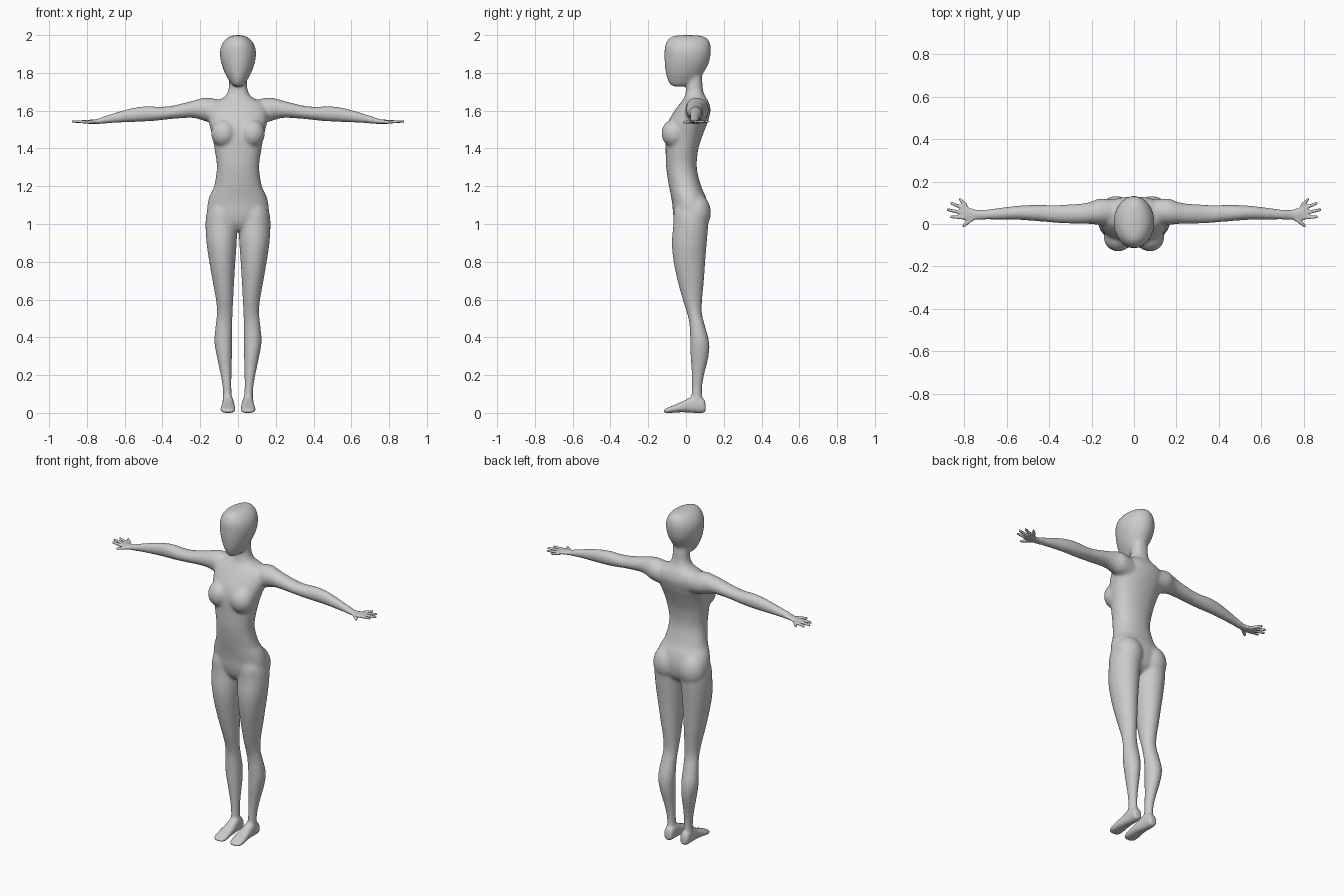
import bpy, bmesh, math
from mathutils import Vector

bm = bmesh.new()


def spline(rows, steps=4):
    """Catmull-Rom resampling of the section rows."""
    out = []
    for i in range(len(rows) - 1):
        p0, p1 = rows[max(i - 1, 0)], rows[i]
        p2, p3 = rows[i + 1], rows[min(i + 2, len(rows) - 1)]
        for k in range(steps):
            t = k / steps
            out.append([0.5 * (2 * b + (c - a) * t + (2 * a - 5 * b + 4 * c - d) * t * t
                               + (3 * b - a - 3 * c + d) * t ** 3)
                        for a, b, c, d in zip(p0, p1, p2, p3)])
    return out + [list(rows[-1])]


def loft(rows, axis, side=1, power=2.0, n=32):
    """Rows are (position on axis, lo, hi, lo, hi) for the two other axes."""
    rings = []
    u, v = [a for a in range(3) if a != axis]
    for t, a0, a1, b0, b1 in spline(rows):
        ring = []
        for k in range(n):
            ang = 2 * math.pi * k / n
            c, s = math.cos(ang), math.sin(ang)
            p = [0, 0, 0]
            p[axis] = t
            p[u] = (a0 + a1) / 2 + (a1 - a0) / 2 * math.copysign(abs(c) ** (2 / power), c)
            p[v] = (b0 + b1) / 2 + (b1 - b0) / 2 * math.copysign(abs(s) ** (2 / power), s)
            p[0] *= side
            ring.append(bm.verts.new(p))
        rings.append(ring)
    for r, q in zip(rings, rings[1:]):
        for k in range(n):
            bm.faces.new((r[k], r[(k + 1) % n], q[(k + 1) % n], q[k]))
    bm.faces.new(rings[0])
    bm.faces.new(rings[-1])


def ellipsoid(centre, radii):
    vs = bmesh.ops.create_uvsphere(bm, u_segments=24, v_segments=16, radius=1)["verts"]
    for v in vs:
        v.co = Vector(centre) + Vector([a * r for a, r in zip(v.co, radii)])


def finger(p, q, r0, r1, side):
    """Tapered digit running along x, widened to allow for its slant."""
    p, q = Vector(p), Vector(q)
    slant = (q - p).length / (q.x - p.x)
    rows = []
    for t, k in ((0, 1), (.45, 1), (.88, 1), (1, .6)):
        c, r = p.lerp(q, t), (r0 + (r1 - r0) * t) * k
        rows.append((c.x, c.y - r * slant, c.y + r * slant, c.z - r, c.z + r))
    loft(rows, 0, side, n=12)


# Torso and neck: z, half width, front, back
torso = [(.965, .04, -.03, .06), (1.0, .12, -.055, .10), (1.05, .16, -.068, .115),
         (1.1, .162, -.072, .116), (1.15, .15, -.08, .103), (1.2, .127, -.09, .08),
         (1.3, .112, -.105, .057), (1.4, .125, -.108, .066), (1.48, .14, -.108, .092),
         (1.54, .155, -.095, .115), (1.6, .16, -.06, .13), (1.64, .14, -.03, .122),
         (1.66, .095, -.015, .112), (1.68, .066, -.006, .10), (1.71, .051, 0, .09),
         (1.76, .047, .005, .086), (1.82, .045, .01, .08)]
loft([(z, -w, w, f, b) for z, w, f, b in torso], 2, power=2.2)

# Head
head = [(1.728, .018, -.065, -.01), (1.737, .032, -.082, .03), (1.76, .048, -.096, .07),
        (1.8, .07, -.107, .093), (1.85, .088, -.113, .12), (1.9, .096, -.114, .131),
        (1.94, .09, -.112, .131), (1.97, .073, -.1, .122), (1.988, .052, -.082, .103),
        (1.997, .03, -.055, .075), (2.0, .008, -.01, .03)]
loft([(z, -w, w, f, b) for z, w, f, b in head], 2)

leg = [(1.12, .02, .145, -.05, .09), (1.06, .008, .166, -.065, .115), (1.0, .004, .172, -.067, .118),
       (.9, .007, .167, -.075, .11), (.8, .014, .152, -.066, .102), (.7, .02, .135, -.045, .095),
       (.6, .025, .117, -.018, .086), (.53, .028, .112, .005, .084), (.47, .03, .118, .018, .098),
       (.38, .03, .125, .022, .122), (.3, .032, .113, .024, .12), (.2, .034, .092, .03, .096),
       (.12, .034, .08, .03, .085), (.05, .03, .08, .025, .09)]
foot = [(.104, .038, .07, .012, .045), (.092, .027, .08, .001, .075), (.05, .024, .082, 0, .095),
        (0, .019, .085, .003, .07), (-.04, .016, .09, .003, .051), (-.08, .015, .092, 0, .035),
        (-.105, .021, .085, 0, .024), (-.117, .034, .07, .004, .017)]
arm = [(.08, 0, .115, 1.53, 1.655), (.16, -.005, .12, 1.54, 1.669), (.2, 0, .106, 1.553, 1.664),
       (.25, 0, .096, 1.562, 1.65), (.35, .004, .09, 1.556, 1.626), (.42, .01, .09, 1.548, 1.621),
       (.48, .015, .09, 1.543, 1.624), (.55, .02, .086, 1.54, 1.616), (.62, .02, .078, 1.537, 1.598),
       (.7, .02, .068, 1.532, 1.573), (.745, .02, .067, 1.53, 1.556), (.785, .014, .083, 1.53, 1.552),
       (.815, .022, .096, 1.534, 1.549)]
fingers = [((.80, .03), (.867, .034)), ((.81, .053), (.882, .068)),
           ((.805, .075), (.865, .1)), ((.785, .083), (.825, .12))]

for s in (1, -1):
    loft(leg, 2, s)
    loft(foot, 1, s, power=2.4)
    loft(arm, 0, s)
    # Breast and buttock
    ellipsoid((s * .075, -.062, 1.48), (.068, .068, .075))
    ellipsoid((s * .083, .055, 1.06), (.083, .077, .1))
    # Fingers and thumb
    for (x0, y0), (x1, y1) in fingers:
        finger((x0, y0, 1.541), (x1, y1, 1.543), .0095, .007, s)
    finger((.755, .03, 1.542), (.808, -.012, 1.537), .011, .0075, s)

bmesh.ops.recalc_face_normals(bm, faces=bm.faces)
mesh = bpy.data.meshes.new("parts")
bm.to_mesh(mesh)
bm.free()
parts = bpy.data.objects.new("parts", mesh)
bpy.context.collection.objects.link(parts)

# Fuse all parts into one skin
rem = parts.modifiers.new("Fuse", "REMESH")
rem.mode = "VOXEL"
rem.voxel_size = 0.0065
rem.use_smooth_shade = True
dg = bpy.context.evaluated_depsgraph_get()
skin = bpy.data.meshes.new_from_object(parts.evaluated_get(dg))
bpy.data.objects.remove(parts)
skin.name = "body"
body = bpy.data.objects.new("mannequin_body", skin)
bpy.context.collection.objects.link(body)

# Blend the joins, leaving hands and feet crisp
group = body.vertex_groups.new(name="blend")
group.add([v.index for v in skin.vertices if abs(v.co.x) < .7 and v.co.z > .08], 1.0, "REPLACE")
smooth = body.modifiers.new("Blend", "SMOOTH")
smooth.factor = 0.5
smooth.iterations = 18
smooth.vertex_group = "blend"
